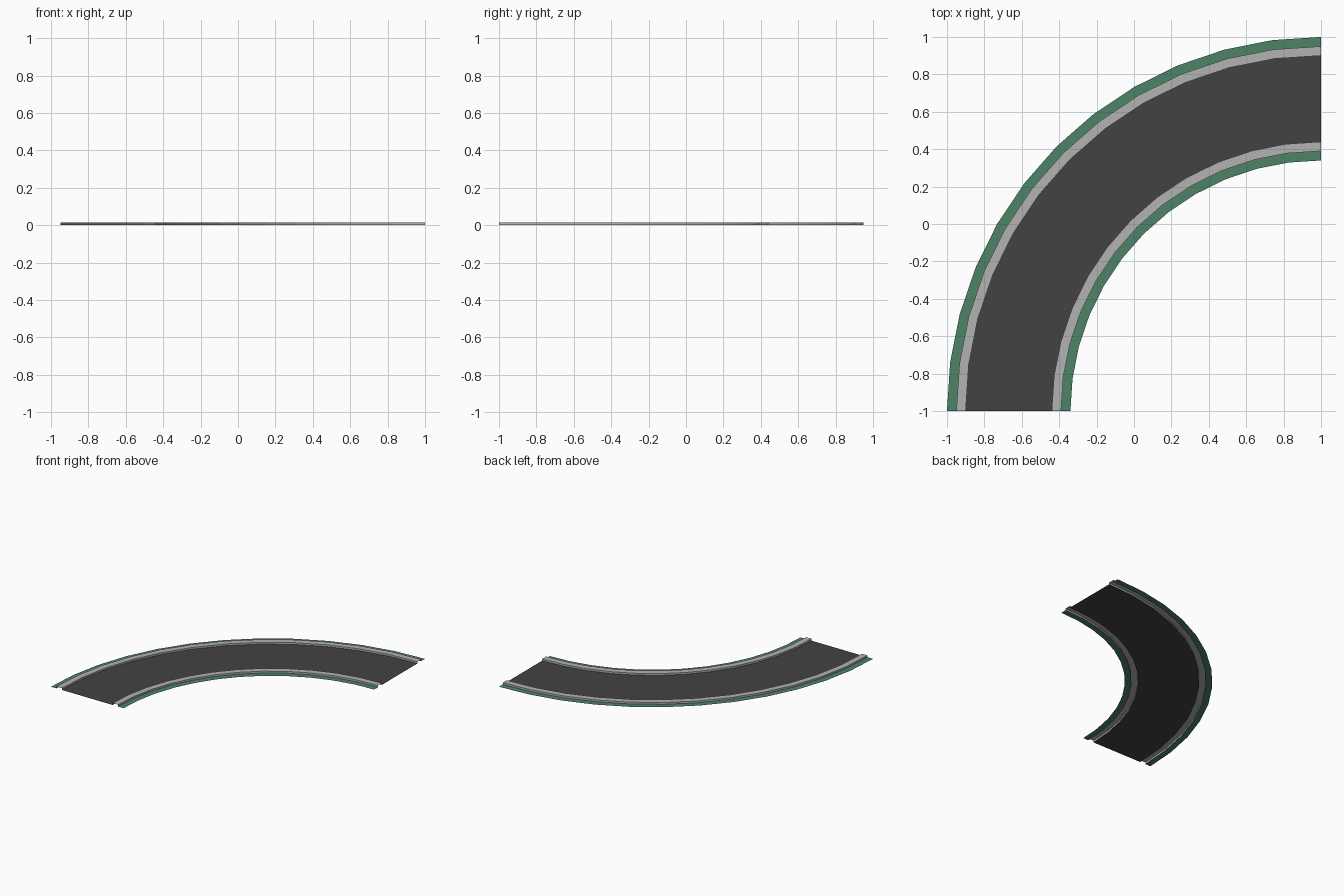
import bpy, bmesh, math

if "Cube" in bpy.data.objects:
    bpy.data.objects.remove(bpy.data.objects["Cube"])

CENTRE = (1.0, -1.0)   # pivot of the quarter turn
STEPS = 12
KERB_H = 0.015


def material(name, rgb):
    m = bpy.data.materials.new(name)
    m.diffuse_color = (*rgb, 1)
    m.use_nodes = True
    m.node_tree.nodes["Principled BSDF"].inputs["Base Color"].default_value = m.diffuse_color
    return m


def sweep(name, profile, mat=None):
    """Sweep a (radius, height) profile, inner to outer, through the quarter turn."""
    bm = bmesh.new()
    rows = []
    for i in range(STEPS + 1):
        a = math.pi / 2 * (1 + i / STEPS)
        rows.append([bm.verts.new((CENTRE[0] + r * math.cos(a),
                                   CENTRE[1] + r * math.sin(a), z))
                     for r, z in profile])
    for p, q in zip(rows, rows[1:]):
        for j in range(len(profile) - 1):
            bm.faces.new((p[j], p[j + 1], q[j + 1], q[j]))
    me = bpy.data.meshes.new(name)
    bm.to_mesh(me)
    bm.free()
    ob = bpy.data.objects.new(name, me)
    bpy.context.collection.objects.link(ob)
    if mat:
        me.materials.append(mat)


def kerb(r0, r1):
    return [(r0, 0), (r0, KERB_H), (r1, KERB_H), (r1, 0)]


green = material("grass", (0.075, 0.23, 0.14))
dark = material("asphalt", (0.055, 0.055, 0.055))
grey = material("kerb_stone", (0.45, 0.45, 0.45))

# Road surface
sweep("road", [(1.44, 0), (1.90, 0)], dark)
# Raised kerbs
sweep("inner_kerb", kerb(1.39, 1.44), grey)
sweep("outer_kerb", kerb(1.90, 1.95), grey)
# Grass verges
sweep("inner_verge", [(1.34, 0), (1.39, 0)], green)
sweep("outer_verge", [(1.95, 0), (2.0, 0)], green)
